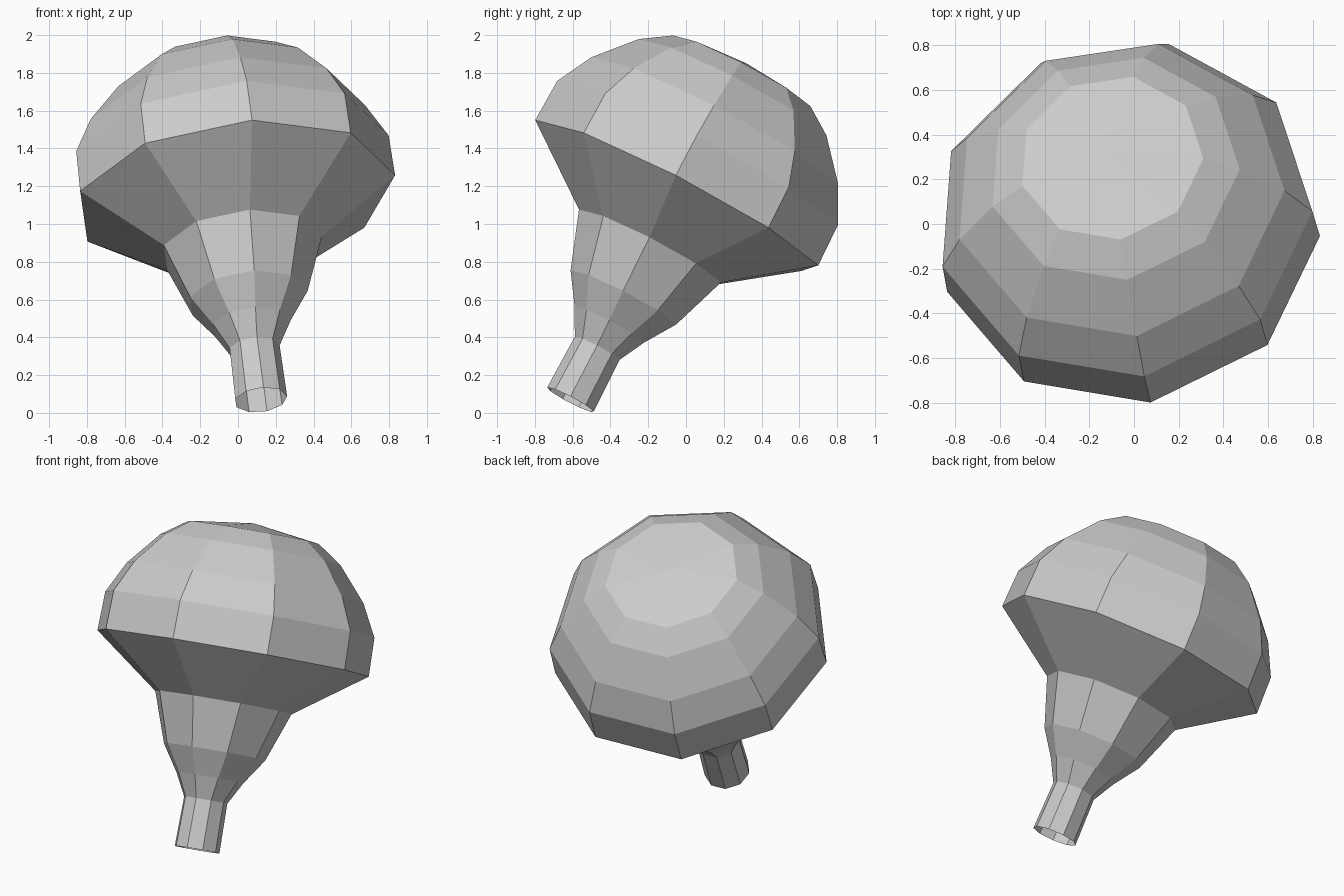
import bpy, bmesh
from math import cos, sin, radians
from mathutils import Vector, Matrix

cube = bpy.data.objects.get("Cube")
if cube:
    bpy.data.objects.remove(cube, do_unlink=True)

SIDES = 9

grey = bpy.data.materials.new("plain_grey")
grey.use_nodes = True
colour = (0.6, 0.6, 0.6, 1)
grey.diffuse_color = colour
grey.node_tree.nodes["Principled BSDF"].inputs["Base Color"].default_value = colour

# Tilted frame: axis of the body, its level sideways direction, and the rim centre
axis = Vector((-0.113, 0.46, 0.88)).normalized()
side = axis.cross(Vector((0, 0, 1))).normalized()
up = side.cross(axis)
frame = Matrix((up, side, axis)).transposed().to_4x4()
frame.translation = (-0.018, -0.048, 1.146)


def lathe(name, profile):
    """Faceted surface of revolution from (radius, height) pairs; radius 0 is a tip."""
    bm = bmesh.new()
    rings = []
    for r, h in profile:
        count = SIDES if r else 1
        rings.append([bm.verts.new(frame @ Vector((r * cos(a), r * sin(a), h)))
                      for a in (radians(-6 + 360 * i / SIDES) for i in range(count))])
    for low, high in zip(rings, rings[1:]):
        for i in range(SIDES):
            j = (i + 1) % SIDES
            if len(high) == 1:
                bm.faces.new((low[i], low[j], high[0]))
            else:
                bm.faces.new((low[i], low[j], high[j], high[i]))
    mesh = bpy.data.meshes.new(name)
    bm.to_mesh(mesh)
    bm.free()
    mesh.materials.append(grey)
    obj = bpy.data.objects.new(name, mesh)
    bpy.context.collection.objects.link(obj)
    return obj


# Hollow stem, open at the bottom, widening to the rim
lathe("stem", [(0.141, -1.223), (0.136, -0.916), (0.211, -0.776),
               (0.32, -0.615), (0.43, -0.309), (0.857, 0)])

# Rounded dome above the rim
lathe("dome", [(0.857, 0), (0.85, 0.24), (0.747, 0.437),
               (0.568, 0.642), (0.416, 0.745), (0, 0.8)])
